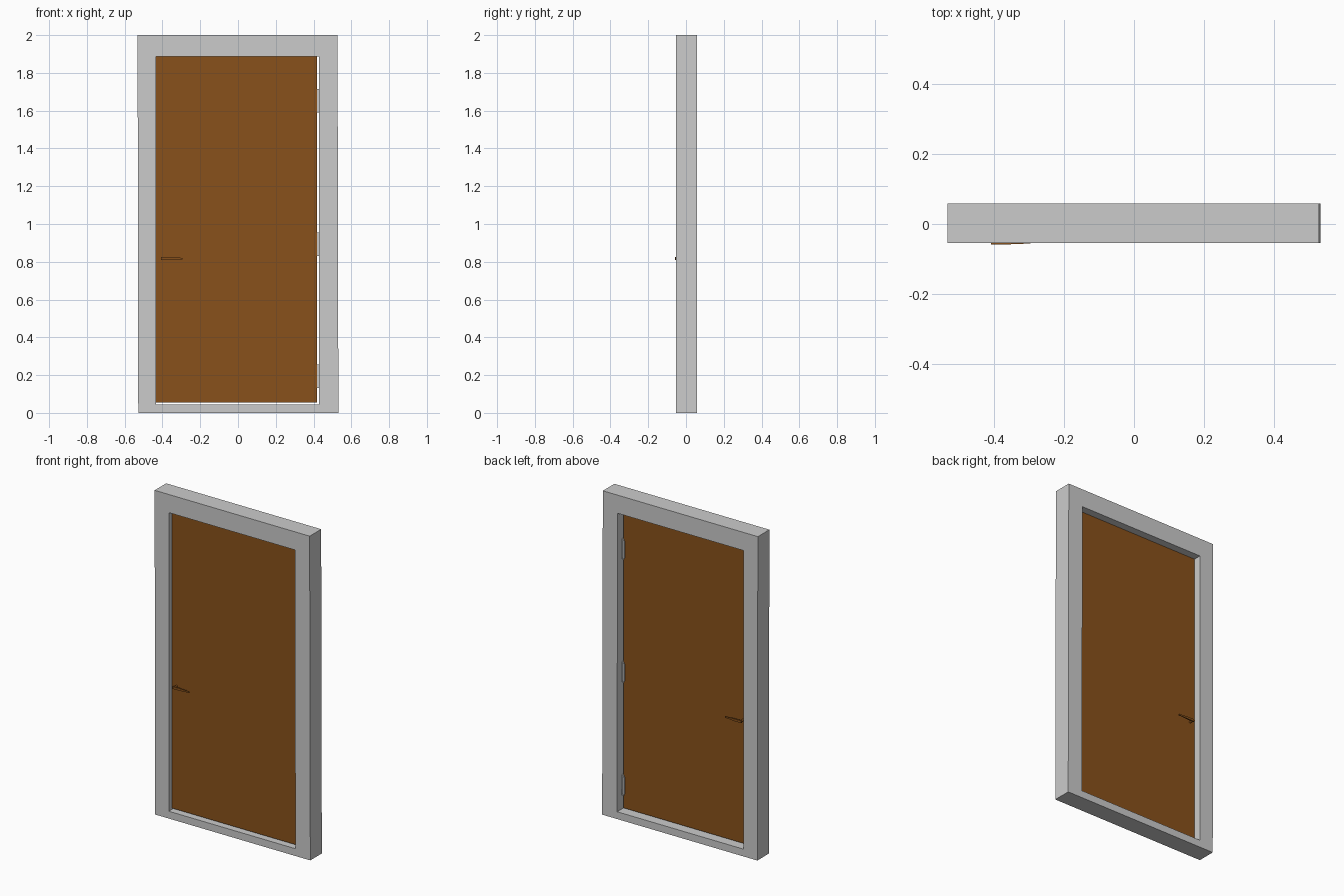
import bpy, bmesh
from mathutils import Matrix, Vector

if "Cube" in bpy.data.objects:
    bpy.data.objects.remove(bpy.data.objects["Cube"])

brown = bpy.data.materials.new("door_brown")
brown.diffuse_color = (0.25, 0.083, 0.011, 1)
brown.use_nodes = True
brown.node_tree.nodes["Principled BSDF"].inputs["Base Color"].default_value = brown.diffuse_color


def finish(name, bm, mat=None):
    bmesh.ops.recalc_face_normals(bm, faces=bm.faces)
    me = bpy.data.meshes.new(name)
    bm.to_mesh(me)
    bm.free()
    ob = bpy.data.objects.new(name, me)
    bpy.context.collection.objects.link(ob)
    if mat:
        me.materials.append(mat)
    return ob


def box(bm, x0, x1, y0, y1, z0, z1):
    m = Matrix.Translation(((x0 + x1) / 2, (y0 + y1) / 2, (z0 + z1) / 2))
    m = m @ Matrix.Diagonal((x1 - x0, y1 - y0, z1 - z0, 1))
    return bmesh.ops.create_cube(bm, size=1, matrix=m)["verts"]


def cylinder(bm, r, depth, loc, axis, sides):
    rot = Vector((0, 0, 1)).rotation_difference(Vector(axis)).to_matrix().to_4x4()
    bmesh.ops.create_cone(bm, cap_ends=True, segments=sides, radius1=r, radius2=r,
                          depth=depth, matrix=Matrix.Translation(loc) @ rot)


# Frame: outer and inner loops joined into a ring, very slightly out of square
Y0, Y1 = -0.054, 0.0585
outer = [(-0.528, 0), (0.5315, 0), (0.527, 2), (-0.5315, 2)]
inner = [(-0.435, 0.045), (0.429, 0.045), (0.428, 1.888), (-0.435, 1.888)]
bm = bmesh.new()
loops = [[bm.verts.new((x, y, z)) for x, z in pts] for pts, y in
         ((outer, Y0), (inner, Y0), (inner, Y1), (outer, Y1))]
for a in range(4):
    la, lb = loops[a], loops[(a + 1) % 4]
    for i in range(4):
        j = (i + 1) % 4
        bm.faces.new((la[i], la[j], lb[j], lb[i]))
finish("door_frame", bm)

# Door panel, leaving a gap on the hinge side and at the sill
D0, D1 = -0.026, 0.012
MID = (D0 + D1) / 2
bm = bmesh.new()
box(bm, -0.434, 0.419, D0, D1, 0.054, 1.887)
finish("door_panel", bm, brown)

# Three hinges: a leaf filling the gap and an octagonal barrel with a pin
for i, z in enumerate((0.195, 0.893, 1.652)):
    bm = bmesh.new()
    box(bm, 0.417, 0.429, D0 - 0.002, D1 + 0.002, z - 0.062, z + 0.062)
    cylinder(bm, 0.009, 0.105, (0.417, D1 + 0.001, z), (0, 0, 1), 8)
    cylinder(bm, 0.005, 0.122, (0.417, D1 + 0.001, z), (0, 0, 1), 8)
    finish(f"hinge_{i + 1}", bm)

# Lever handles on both faces: round stem and a tapering grip
HZ = 0.817
for name, side, face in (("front_handle", -1, D0), ("back_handle", 1, D1)):
    bm = bmesh.new()
    tip = face + side * 0.0325
    cylinder(bm, 0.006, 0.034, (-0.4, face + side * 0.014, HZ), (0, 1, 0), 12)
    profile = [(-0.408, 0.009), (-0.408, 0), (-0.37, 0), (-0.295, 0.003), (-0.295, 0.007), (-0.37, 0.009)]
    rings = []
    for s in (-1, 1):
        rings.append([bm.verts.new((x, tip - side * d, HZ + s * (0.007 if x < -0.35 else 0.004)))
                      for x, d in profile])
    n = len(profile)
    for ring in rings:
        bm.faces.new(ring)
    for k in range(n):
        m = (k + 1) % n
        bm.faces.new((rings[0][k], rings[0][m], rings[1][m], rings[1][k]))
    finish(name, bm, brown)
